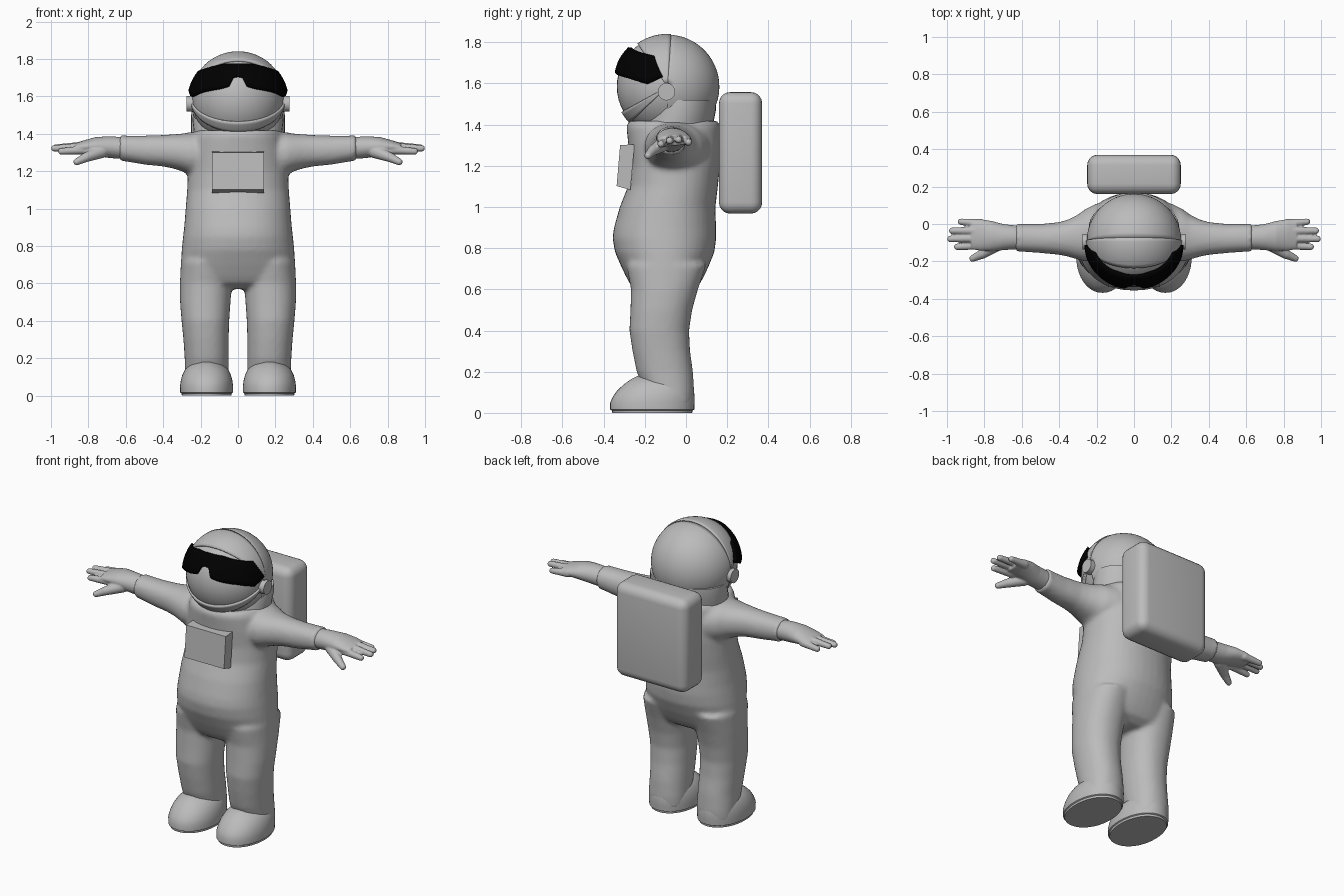
import bpy, bmesh, math
from math import sin, cos, pi, radians
from mathutils import Vector, Matrix

if "Cube" in bpy.data.objects:
    bpy.data.objects.remove(bpy.data.objects["Cube"], do_unlink=True)


def material(name, rgb):
    m = bpy.data.materials.new(name)
    m.use_nodes = True
    m.diffuse_color = (*rgb, 1)
    m.node_tree.nodes["Principled BSDF"].inputs["Base Color"].default_value = (*rgb, 1)
    return m


GREY = material("suit grey", (0.5, 0.5, 0.5))
BLACK = material("visor black", (0.0, 0.0, 0.0))


def finish(bm, name, mat=GREY, voxel=0, thick=0, angle=40):
    """Turn a bmesh into an object, optionally fused by voxels or thickened."""
    bmesh.ops.recalc_face_normals(bm, faces=bm.faces[:])
    me = bpy.data.meshes.new(name)
    bm.to_mesh(me)
    bm.free()
    me.materials.append(mat)
    ob = bpy.data.objects.new(name, me)
    bpy.context.collection.objects.link(ob)
    bpy.ops.object.select_all(action='DESELECT')
    ob.select_set(True)
    bpy.context.view_layer.objects.active = ob
    bpy.ops.object.shade_smooth_by_angle(angle=radians(angle))
    if voxel:
        r = ob.modifiers.new("fuse", 'REMESH')
        r.mode, r.voxel_size, r.use_smooth_shade = 'VOXEL', voxel, True
        s = ob.modifiers.new("soften", 'SMOOTH')
        s.factor, s.iterations = 0.5, 6
    if thick:
        s = ob.modifiers.new("thickness", 'SOLIDIFY')
        s.thickness, s.offset = thick, -1


def loft(bm, rows, axis='z', power=2.2, n=40):
    """Rows are (position, a_min, a_max, b_min, b_max) along the axis."""
    rings = []
    for t, a0, a1, b0, b1 in rows:
        ring = []
        for i in range(n):
            c, s = cos(2 * pi * i / n), sin(2 * pi * i / n)
            a = (a0 + a1) / 2 + (a1 - a0) / 2 * math.copysign(abs(c) ** (2 / power), c)
            b = (b0 + b1) / 2 + (b1 - b0) / 2 * math.copysign(abs(s) ** (2 / power), s)
            ring.append(bm.verts.new((a, b, t) if axis == 'z' else (t, a, b)))
        rings.append(ring)
    for r, q in zip(rings, rings[1:]):
        for i in range(n):
            j = (i + 1) % n
            bm.faces.new((r[i], r[j], q[j], q[i]))
    bm.faces.new(rings[0])
    bm.faces.new(rings[-1])
    return [v for ring in rings for v in ring]


def capsule(bm, p, q, r0, r1):
    """Tapered round-ended limb between two points."""
    p, q = Vector(p), Vector(q)
    rows = []
    for deg in range(-80, 81, 20):
        base, r = (0, r0) if deg <= 0 else ((q - p).length, r1)
        w = r * cos(radians(deg))
        rows.append((base + r * sin(radians(deg)), -w, w, -w, w))
    turn = (q - p).to_track_quat('Z', 'Y')
    for v in loft(bm, rows, power=2, n=16):
        v.co = p + turn @ v.co


def interp(points, t):
    for (a, u), (b, v) in zip(points, points[1:]):
        if t <= b:
            return u + (v - u) * (t - a) / (b - a)
    return points[-1][1]


# Suit: sleeves and legs on both sides, fused with the torso
sleeve = [(.05, -.2, .1, 1.18, 1.41), (.2, -.2, .11, 1.17, 1.41), (.26, -.2, .08, 1.18, 1.408),
          (.3, -.19, .05, 1.2, 1.4), (.35, -.175, .025, 1.215, 1.397), (.4, -.165, .01, 1.225, 1.393),
          (.5, -.155, 0, 1.235, 1.39), (.6, -.148, 0, 1.252, 1.39), (.634, -.148, .003, 1.254, 1.393)]
leg = [(.03, .05, .285, -.18, .035), (.1, .05, .285, -.2, .04), (.2, .05, .285, -.24, .034),
       (.3, .05, .292, -.26, .02), (.4, .047, .302, -.275, .015), (.5, .04, .31, -.27, .03),
       (.6, .033, .311, -.267, .058), (.72, .03, .305, -.29, .1)]
torso = [(.57, .2, -.2, 0), (.6, .29, -.255, .05), (.64, .306, -.28, .075), (.7, .306, -.31, .105),
         (.78, .301, -.345, .138), (.85, .294, -.357, .147), (.9, .288, -.35, .146),
         (1, .28, -.322, .143), (1.1, .272, -.282, .155), (1.2, .268, -.272, .165),
         (1.3, .26, -.28, .168), (1.39, .24, -.29, .167), (1.418, .22, -.28, .155)]
bm = bmesh.new()
for side in (1, -1):
    for v in loft(bm, sleeve, 'x') + loft(bm, leg):
        v.co.x *= side
loft(bm, [(z, -w, w, f, b) for z, w, f, b in torso])
finish(bm, "suit_body", voxel=0.013)

# Gloves
for side, name in ((1, "left_glove"), (-1, "right_glove")):
    bm = bmesh.new()
    loft(bm, [(.6, -.135, -.01, 1.265, 1.38), (.66, -.137, -.005, 1.268, 1.385),
              (.7, -.14, 0, 1.272, 1.386), (.76, -.145, .016, 1.284, 1.382),
              (.82, -.143, .026, 1.295, 1.366), (.87, -.135, .024, 1.3, 1.35)], 'x', 2)
    for tip, base_y, tip_y, z in ((.925, .003, .012, 1.315), (.972, -.036, -.036, 1.327),
                                  (.982, -.076, -.08, 1.322), (.945, -.114, -.122, 1.306)):
        capsule(bm, (.82, base_y, z + .008), (tip, tip_y, z), .024, .018)
    capsule(bm, (.73, -.11, 1.305), (.81, -.16, 1.275), .036, .027)
    capsule(bm, (.81, -.16, 1.275), (.862, -.184, 1.25), .026, .019)
    for v in bm.verts:
        v.co.x *= side
    finish(bm, name, voxel=0.005)

# Boots
boot = [(0, .132, -.358, .03), (.012, .134, -.36, .032), (.016, .141, -.368, .04),
        (.05, .142, -.368, .042), (.08, .138, -.355, .042), (.11, .13, -.333, .038),
        (.14, .115, -.3, .03), (.165, .09, -.265, .015), (.18, .05, -.235, -.02)]
for side, name in ((1, "left_boot"), (-1, "right_boot")):
    bm = bmesh.new()
    loft(bm, [(z, side * .168 - w, side * .168 + w, f, b) for z, w, f, b in boot], power=2.1)
    finish(bm, name)

# Helmet: face globe, then bands that fan out around the ear-to-ear axis
HEAD = Vector((0, -.09, 1.585))


def helmet_band(name, start, end, radius, steps):
    bm = bmesh.new()
    grid = []
    for i in range(steps + 1):
        a = radians(start + (end - start) * i / steps)
        row = []
        for j in range(33):
            t = radians(4) + radians(172) * j / 32
            row.append(bm.verts.new(HEAD + radius * Vector((cos(t), -sin(t) * cos(a), sin(t) * sin(a)))))
        grid.append(row)
    for r, q in zip(grid, grid[1:]):
        for j in range(32):
            bm.faces.new((r[j], r[j + 1], q[j + 1], q[j]))
    finish(bm, name, thick=.014)


bm = bmesh.new()
bmesh.ops.create_uvsphere(bm, u_segments=48, v_segments=24, radius=.246, matrix=Matrix.Translation(HEAD))
finish(bm, "face_globe")
helmet_band("helmet_back_shell", 94, 270, .252, 28)
helmet_band("helmet_brow", 55, 94, .256, 8)
helmet_band("helmet_chin_band", -44, -29, .256, 4)

# Neck collar
bm = bmesh.new()
loft(bm, [(1.38, -.235, .235, -.23, .13), (1.42, -.237, .237, -.22, .135),
          (1.47, -.243, .243, -.2, .145), (1.52, -.24, .24, -.19, .145)], power=2)
finish(bm, "neck_collar")

# Ear discs
for side, name in ((1, "left_ear_disc"), (-1, "right_ear_disc")):
    bm = bmesh.new()
    place = Matrix.Translation((side * .25, -.095, 1.56)) @ Matrix.Rotation(pi / 2, 4, 'Y')
    bmesh.ops.create_cone(bm, cap_ends=True, segments=32, radius1=.042, radius2=.042, depth=.05, matrix=place)
    finish(bm, name)

# Dark wraparound visor with a nose notch
TOP = [(0, 1.777), (30, 1.774), (85, 1.735)]
LOW = [(0, 1.71), (6, 1.705), (11, 1.655), (22, 1.642), (45, 1.625), (68, 1.598), (85, 1.635)]
bm = bmesh.new()
columns = []
for i in range(-40, 41):
    az = 85 * i / 40
    column = []
    for k in range(7):
        f = k / 6
        z = interp(LOW, abs(az)) * (1 - f) + interp(TOP, abs(az)) * f
        a = radians(az * (1 - .14 * f))
        r = math.sqrt(.27 ** 2 - (z - HEAD.z) ** 2)
        column.append(bm.verts.new((r * sin(a), HEAD.y - r * cos(a), z)))
    columns.append(column)
for c, d in zip(columns, columns[1:]):
    for k in range(6):
        bm.faces.new((c[k], d[k], d[k + 1], c[k + 1]))
finish(bm, "dark_visor", BLACK, thick=.014)

# Chest control panel, leaning forward at the bottom
bm = bmesh.new()
outline = [(-.32, 1.3), (-.25, 1.305), (-.27, 1.083), (-.337, 1.102)]
face = bm.faces.new([bm.verts.new((-.138, y, z)) for y, z in outline])
out = bmesh.ops.extrude_face_region(bm, geom=[face])["geom"]
bmesh.ops.translate(bm, vec=(.276, 0, 0), verts=[v for v in out if isinstance(v, bmesh.types.BMVert)])
finish(bm, "chest_panel", angle=10)

# Backpack
bm = bmesh.new()
bmesh.ops.create_cube(bm, size=1, matrix=Matrix.Translation((0, .265, 1.263)) @ Matrix.Diagonal((.5, .21, .59, 1)))
bmesh.ops.bevel(bm, geom=bm.edges[:], offset=.055, segments=5, profile=.5, affect='EDGES')
finish(bm, "backpack", angle=60)
